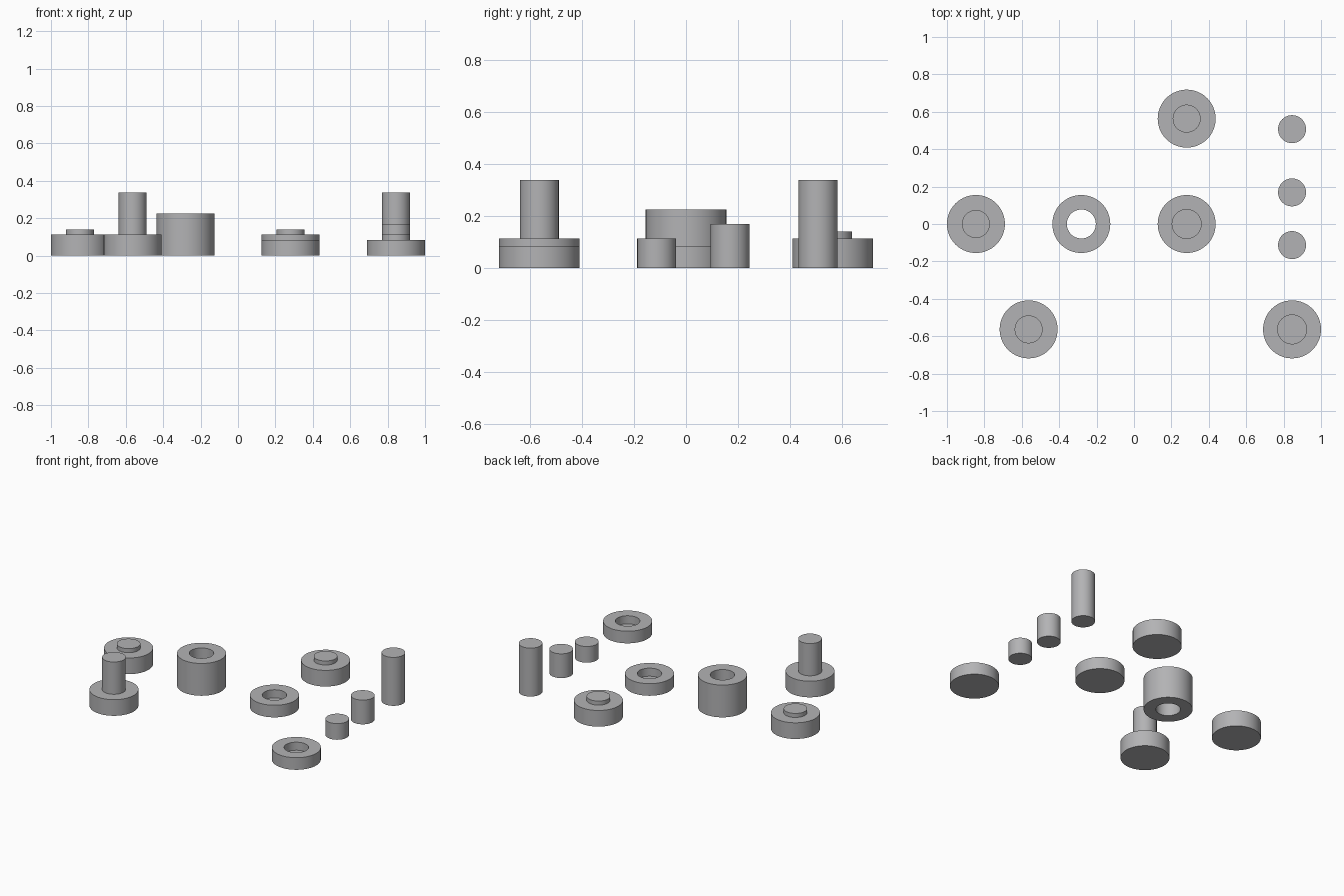
import bpy, bmesh, math

if "Cube" in bpy.data.objects:
    bpy.data.objects.remove(bpy.data.objects["Cube"])

U = 1 / 35.5                     # layout module
R_BODY, R_PEG, R_HOLE = 5.5 * U, 2.65 * U, 2.75 * U
SEG = 64

grey = bpy.data.materials.new("plain_grey")
grey.diffuse_color = (0.45, 0.45, 0.46, 1)
grey.use_nodes = True
grey.node_tree.nodes["Principled BSDF"].inputs["Base Color"].default_value = grey.diffuse_color


def lathe(name, x, y, profile, closed=False):
    """Revolve (radius, height) points, in modules for height, around z."""
    bm = bmesh.new()
    rings = []
    for r, h in profile:
        if r == 0:
            rings.append([bm.verts.new((0, 0, h * U))] * SEG)
        else:
            rings.append([bm.verts.new((r * math.cos(a), r * math.sin(a), h * U))
                          for a in (2 * math.pi * i / SEG for i in range(SEG))])
    pairs = list(zip(rings, rings[1:] + rings[:1] if closed else rings[1:]))
    for a, b in pairs:
        for i in range(SEG):
            j = (i + 1) % SEG
            bm.faces.new(list(dict.fromkeys((a[i], a[j], b[j], b[i]))))
    bmesh.ops.recalc_face_normals(bm, faces=bm.faces)
    me = bpy.data.meshes.new(name)
    bm.to_mesh(me)
    bm.free()
    me.materials.append(grey)
    ob = bpy.data.objects.new(name, me)
    ob.location = (x * U, y * U, 0)
    bpy.context.collection.objects.link(ob)
    bpy.ops.object.select_all(action='DESELECT')
    ob.select_set(True)
    bpy.context.view_layer.objects.active = ob
    bpy.ops.object.shade_smooth_by_angle(angle=math.radians(30))


# Discs with a raised pin
for name, x, y, top in (("cap_left", -30, 0, 5), ("cap_back", 10, 20, 5),
                        ("long_pin_base", -20, -20, 12)):
    lathe(name, x, y, [(0, 0), (R_BODY, 0), (R_BODY, 4), (R_PEG, 4),
                       (R_PEG, top), (0, top)])

# Discs with a blind socket
for name, x, y in (("socket_centre", 10, 0), ("socket_front", 30, -20)):
    lathe(name, x, y, [(0, 0), (R_BODY, 0), (R_BODY, 3), (R_HOLE, 3),
                       (R_HOLE, 1), (0, 1)])

# Open tube
lathe("tube", -10, 0, [(R_HOLE, 0), (R_BODY, 0), (R_BODY, 8), (R_HOLE, 8)], closed=True)

# Loose pegs
for name, y, h in (("peg_short", -4, 4), ("peg_medium", 6, 6), ("peg_long", 18, 12)):
    lathe(name, 30, y, [(0, 0), (R_PEG, 0), (R_PEG, h), (0, h)])
